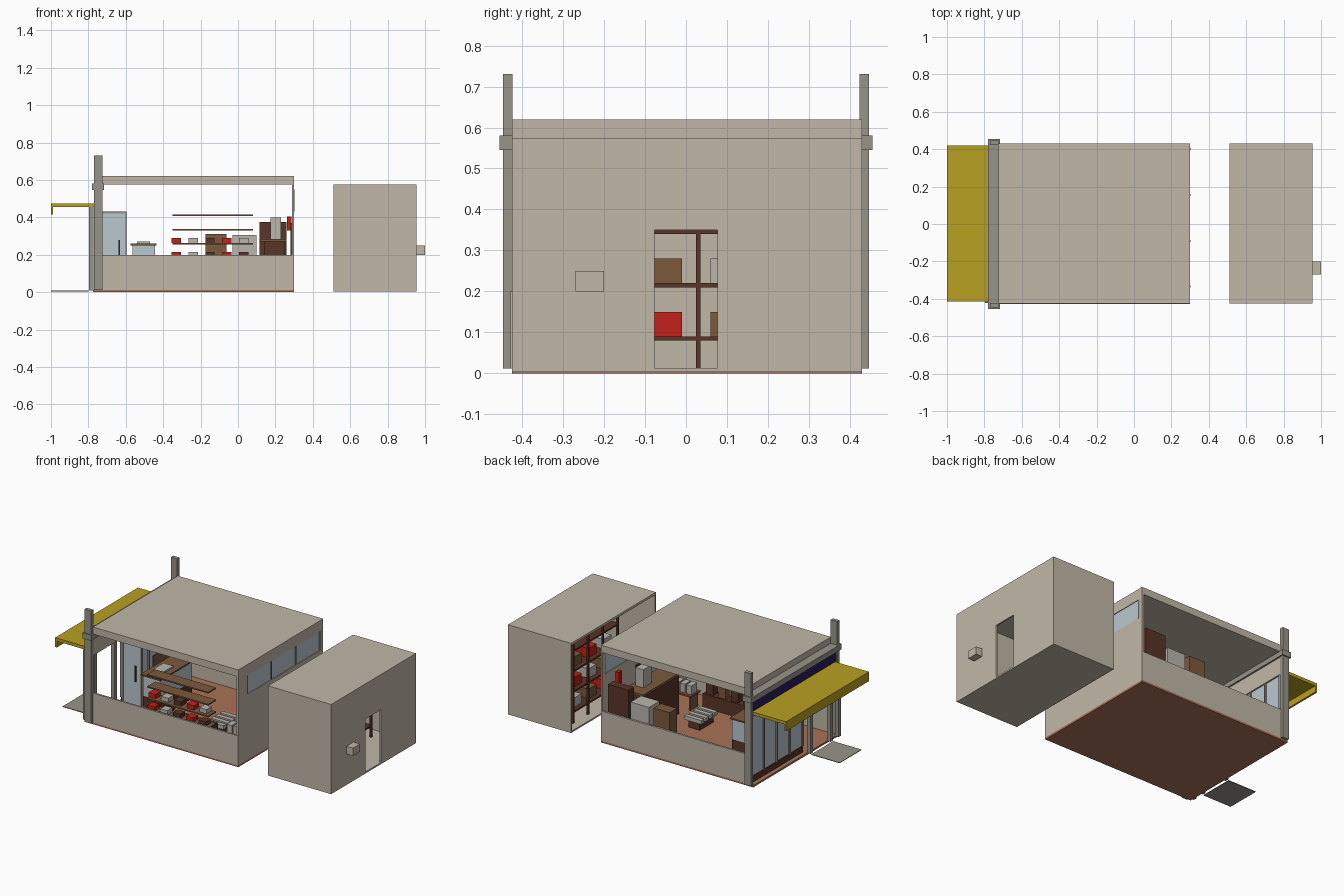
import bpy, bmesh, math
from mathutils import Vector


def mat(name, rgb):
    m = bpy.data.materials.new(name)
    m.diffuse_color = (*rgb, 1)
    return m


BEIGE = mat("beige_plaster", (.53, .475, .39))
GREY = mat("stone_grey", (.31, .295, .25))
YELLOW = mat("awning_yellow", (.48, .35, .015))
PURPLE = mat("sign_purple", (.025, .01, .12))
TERRA = mat("terracotta", (.40, .17, .095))
DARK = mat("dark_brown", (.10, .035, .02))
WOOD = mat("wood", (.20, .10, .045))
RED = mat("red", (.55, .015, .01))
GLASS = mat("glass_blue", (.50, .58, .63))
LIGHT = mat("light_grey", (.48, .47, .42))


def boxes(name, m, *bounds):
    """One object made of boxes given as (x0, x1, y0, y1, z0, z1)."""
    bm = bmesh.new()
    for x0, x1, y0, y1, z0, z1 in bounds:
        r = bmesh.ops.create_cube(bm, size=1)
        for v in r["verts"]:
            v.co = Vector((x0 if v.co.x < 0 else x1,
                           y0 if v.co.y < 0 else y1,
                           z0 if v.co.z < 0 else z1))
    me = bpy.data.meshes.new(name)
    bm.to_mesh(me)
    bm.free()
    me.materials.append(m)
    ob = bpy.data.objects.new(name, me)
    bpy.context.collection.objects.link(ob)
    return ob


# Floor and low cut-away side walls
boxes("shop_floor", TERRA, (-.775, .30, -.425, .43, 0, .012))
for tag, y0, y1 in (("front", -.428, -.416), ("rear", .418, .43)):
    boxes(tag + "_low_wall", BEIGE, (-.725, .30, y0, y1, .012, .20))

# Inner end wall with a strip of high windows
boxes("end_wall", BEIGE, (.288, .30, -.425, .43, .012, .43),
      (.288, .30, -.425, -.34, .43, .575), (.288, .30, .405, .43, .43, .575),
      (.288, .30, -.34, .405, .55, .575))
boxes("high_window_glass", GLASS, (.292, .296, -.34, .405, .43, .55))
boxes("high_window_bars", GREY,
      *[(.289, .301, y - .005, y + .005, .43, .55) for y in (-.335, -.09, .155, .40)])

# Roof
boxes("roof", BEIGE, (-.725, .30, -.425, .43, .575, .62))

# Facade pillars, cornice and sign band
for tag, y0, y1 in (("front", -.447, -.423), ("rear", .423, .447)):
    boxes(tag + "_pillar", GREY, (-.77, -.725, y0, y1, .012, .73))
boxes("cornice", GREY, (-.78, -.717, -.455, .455, .545, .58))
boxes("facade_header", BEIGE, (-.755, -.728, -.423, .423, .435, .545))
boxes("sign_band", PURPLE, (-.762, -.755, -.423, .423, .475, .545))

# Awning with a hanging lip
boxes("awning", YELLOW, (-1.0, -.755, -.415, .42, .455, .475),
      (-1.0, -.988, -.415, .42, .415, .455))

# Shopfront glazing, sill and frames
boxes("shopfront_glass", GLASS, (-.742, -.738, -.11, .42, .05, .435))
boxes("shopfront_sill", DARK, (-.748, -.715, -.11, .42, .012, .05))
boxes("shopfront_bars", GREY,
      *[(-.75, -.73, y - .006, y + .006, .05, .44) for y in (-.11, .02, .15, .28, .41)])
boxes("entrance_posts", GREY,
      *[(-.797, -.772, y - .012, y + .012, .01, .455) for y in (-.41, -.33, -.13)])
boxes("open_door_glass", GLASS, (-.73, -.60, -.118, -.113, .03, .42))
boxes("open_door_frame", GREY, (-.735, -.725, -.122, -.108, .012, .43),
      (-.605, -.595, -.122, -.108, .012, .43),
      (-.725, -.605, -.122, -.108, .42, .43), (-.725, -.605, -.122, -.108, .012, .03))
boxes("door_handle", DARK, (-.64, -.632, -.13, -.122, .18, .28))
boxes("entrance_mat", GREY, (-1.0, -.80, -.34, -.12, .004, .008))

# Shelves on the front side with goods
boxes("wall_shelves", WOOD,
      *[(-.35, .08, -.415, -.335, z, z + .008) for z in (.18, .255, .33, .407)])
goods = {"red": (RED, []), "brown": (DARK, []), "grey": (LIGHT, []), "wood": (WOOD, [])}
order = ("red", "grey", "brown", "red", "brown")
for row, (z, y) in enumerate(((.188, -.405), (.263, -.395))):
    for i in range(5):
        x = -.355 + i * .09
        goods[order[(i + row * 2 * (i > 1)) % 5]][1].append((x, x + .05, y, y + .05, z, z + .027))
for i in range(5):
    x = -.34 + i * .088
    goods["wood" if i % 2 else "brown"][1].append((x, x + .05, -.34, -.29, .10, .17))
for tag, (m, lst) in goods.items():
    boxes(tag + "_goods", m, *lst)
boxes("bottom_goods_rack", DARK, (-.36, .08, -.345, -.28, .012, .10))

# Display counter near the entrance
boxes("display_case", GLASS, (-.565, -.445, -.15, .17, .12, .25))
boxes("display_base", DARK, (-.565, -.445, -.15, .17, .012, .12))
boxes("display_top", WOOD, (-.575, -.435, -.16, .18, .25, .259))
boxes("display_tray", LIGHT, (-.54, -.47, -.08, .02, .259, .27))
boxes("stand_board", WOOD, (-.637, -.630, .05, .2, .012, .28))

# Low benches in the middle
boxes("low_benches", LIGHT,
      *[(-.11, .01, y, y + .028, .06, .085) for y in (-.16, -.115, -.07, -.025)])
boxes("bench_base", DARK, (-.09, -.01, -.15, -.01, .012, .06))
boxes("stacked_cartons", LIGHT,
      *[(x, x + .035, -.27, -.21, .11, .165) for x in (.11, .155, .20, .245)])
boxes("carton_table", WOOD, (.10, .285, -.29, -.19, .10, .11),
      (.11, .12, -.28, -.2, .012, .10), (.27, .28, -.28, -.2, .012, .10))

# Cabinets along the rear side
boxes("dark_cabinet", DARK, (.115, .26, .36, .415, .012, .375))
boxes("grey_fridge", LIGHT, (-.03, .10, .31, .415, .012, .305))
boxes("wood_cabinet", WOOD, (-.175, -.062, .34, .415, .012, .31))

# Till counter with a machine, and fittings on the end wall
boxes("till_counter", DARK, (.14, .25, -.13, .25, .012, .27))
boxes("till_counter_top", WOOD, (.12, .26, -.14, .26, .27, .285))
boxes("counter_machine", LIGHT, (.175, .23, .10, .18, .285, .40))
boxes("extinguisher_body", RED, (.262, .286, .27, .30, .33, .405))
boxes("wall_panel", DARK, (.28, .288, .0, .10, .20, .37))

# Storage room, open towards the shop, doorway in the far wall
X0, X1, Y0, Y1, T = .51, .955, -.425, .43, .01
boxes("storage_room", BEIGE,
      (X0, X1, Y0, Y1, .003, .013), (X0, X1, Y0, Y1, .56, .575),
      (X0, X1, Y0, Y0 + T, .013, .56), (X0, X1, Y1 - T, Y1, .013, .56),
      (X1 - T, X1, Y0 + T, -.077, .013, .56), (X1 - T, X1, .077, Y1 - T, .013, .56),
      (X1 - T, X1, -.077, .077, .35, .56))
boxes("vent_unit", BEIGE, (.955, 1.0, -.27, -.20, .20, .25))

# Storage rack with boxes
boxes("rack_posts", DARK,
      *[(x, x + .012, y - .006, y + .006, .013, .53) for x in (.56, .70)
        for y in (-.12, .03, .18, .33)])
boxes("rack_shelves", DARK,
      *[(.56, .712, -.126, .336, z, z + .01) for z in (.08, .21, .34, .47)])
for k, (tag, m) in enumerate((("red", RED), ("wood", WOOD), ("grey", LIGHT))):
    boxes(tag + "_rack_boxes", m,
          *[(.59, .69, y, y + .08, z, z + .06) for j, z in enumerate((.09, .22, .35))
            for i, y in enumerate((-.09, .06, .21)) if (i + j) % 3 == k])
